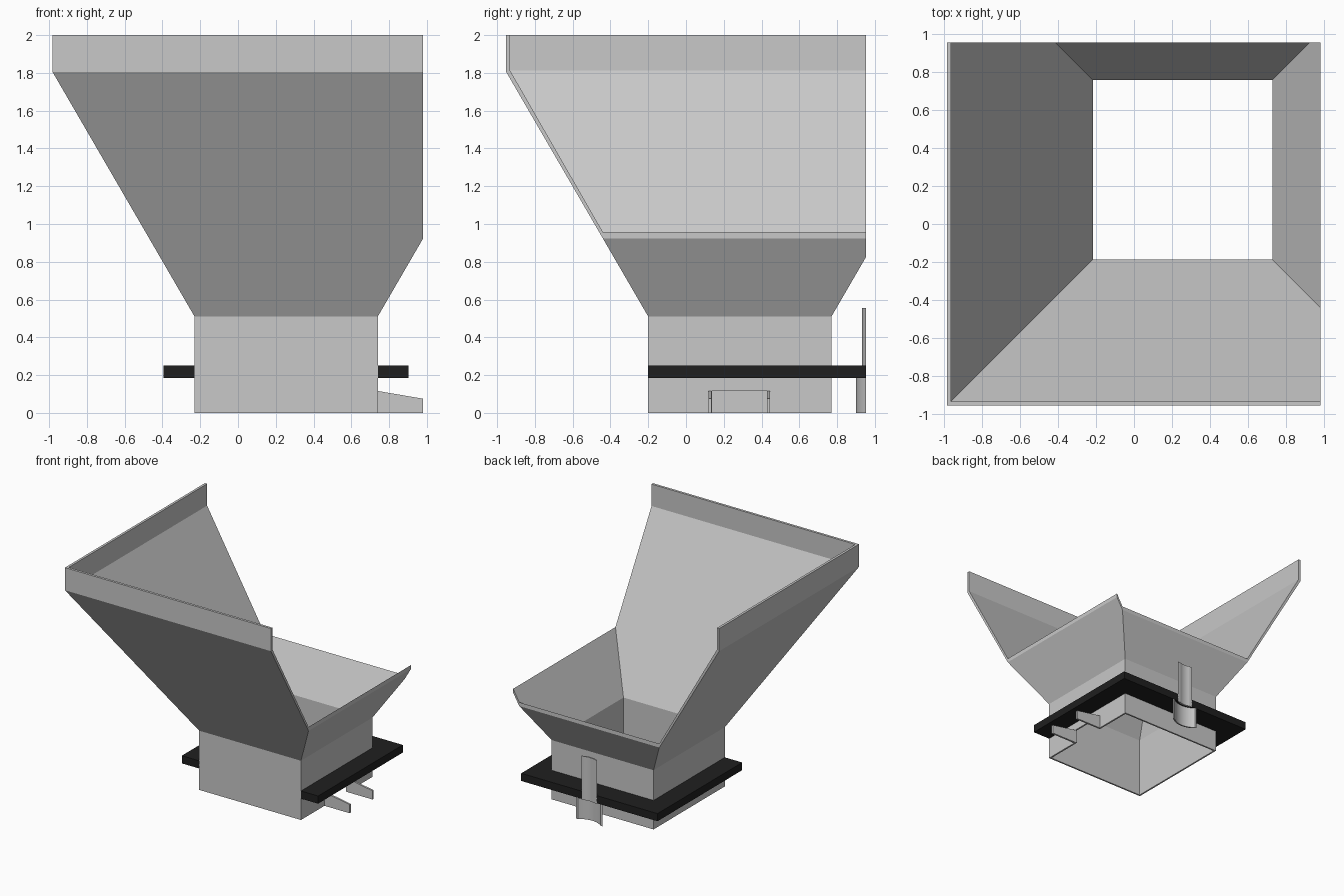
import bpy, bmesh, math

if "Cube" in bpy.data.objects:
    bpy.data.objects.remove(bpy.data.objects["Cube"])

def material(name, value):
    m = bpy.data.materials.new(name)
    m.diffuse_color = (value, value, value, 1)
    m.use_nodes = True
    m.node_tree.nodes["Principled BSDF"].inputs["Base Color"].default_value = m.diffuse_color
    return m

GREY = material("light grey", 0.58)
BLACK = material("near black", 0.014)

def finish(name, bm, mat):
    bmesh.ops.recalc_face_normals(bm, faces=bm.faces)
    me = bpy.data.meshes.new(name)
    bm.to_mesh(me)
    bm.free()
    ob = bpy.data.objects.new(name, me)
    bpy.context.collection.objects.link(ob)
    me.materials.append(mat)
    return ob

def prism(name, pts, lo, hi, mat, axis="z"):
    """Extrude a 2D outline along z (outline xy) or along y (outline xz)."""
    put = (lambda a, b, h: (a, b, h)) if axis == "z" else (lambda a, b, h: (a, h, b))
    bm = bmesh.new()
    f = bm.faces.new([bm.verts.new(put(a, b, lo)) for a, b in pts])
    r = bmesh.ops.extrude_face_region(bm, geom=[f])
    d = put(0, 0, hi - lo)
    bmesh.ops.translate(bm, vec=d, verts=[v for v in r["geom"] if isinstance(v, bmesh.types.BMVert)])
    return finish(name, bm, mat)

def rect(x0, y0, x1, y1):
    return [(x0, y0), (x1, y0), (x1, y1), (x0, y1)]

def boolean(ob, cutter, op):
    cutter.hide_render = True
    m = ob.modifiers.new("cut", "BOOLEAN")
    m.object, m.operation, m.solver = cutter, op, "EXACT"
    bpy.context.view_layer.objects.active = ob
    bpy.ops.object.modifier_apply(modifier=m.name)
    bpy.data.objects.remove(cutter)

CX, CY = 0.255, 0.285       # chute centre
XMAX, YMAX = 0.98, 0.952    # planes that slice the flared hopper

# Hopper: square rings run up the outside and back down the inside
rings = [(0.485, 0), (0.485, 0.51), (1.237, 1.805), (1.237, 2.0),
         (1.216, 2.0), (1.216, 1.812), (0.471, 0.515), (0.471, 0)]
bm = bmesh.new()
loops = [[bm.verts.new((CX + sx * h, CY + sy * h, z))
          for sx, sy in ((-1, -1), (1, -1), (1, 1), (-1, 1))] for h, z in rings]
for i, a in enumerate(loops):
    b = loops[(i + 1) % len(loops)]
    for k in range(4):
        n = (k + 1) % 4
        bm.faces.new((a[k], a[n], b[n], b[k]))
hopper = finish("hopper", bm, GREY)
boolean(hopper, prism("slice_box", rect(-3, -3, XMAX, YMAX), -1, 3, GREY), "INTERSECT")
# Outlet doorway in the right wall
boolean(hopper, prism("door_cutter", rect(0.65, 0.137, 0.8, 0.43), -0.1, 0.117, GREY), "DIFFERENCE")

# Outlet side guides
for name, y in (("outlet_guide_front", 0.12), ("outlet_guide_back", 0.43)):
    prism(name, [(0.728, 0), (XMAX, 0), (XMAX, 0.075), (0.728, 0.118)], y, y + 0.016, GREY, "y")

# Vertical pipe behind the chute, sliced so only a shallow shell is left
PIPE_Y = 1.08
def arc(r, n=16):
    t = math.acos((PIPE_Y - YMAX) / r)
    return [(CX + r * math.sin(a), PIPE_Y - r * math.cos(a))
            for a in (-t + 2 * t * i / n for i in range(n + 1))]

def shell(name, r, thick, lo, hi):
    ob = prism(name, arc(r) + arc(r - thick)[::-1], lo, hi, GREY)
    bpy.context.view_layer.objects.active = ob
    ob.select_set(True)
    bpy.ops.object.shade_smooth_by_angle(angle=math.radians(30))
    ob.select_set(False)

shell("pipe_upper", 0.148, 0.012, 0.18, 0.555)
shell("pipe_lower", 0.18, 0.012, 0.0, 0.184)

# Mounting plate: U shape around the chute, notched for the pipe
x0, x1 = CX - 0.484, CX + 0.484
plate = [(-0.395, -0.2), (x0, -0.2), (x0, CY + 0.484), (x1, CY + 0.484), (x1, -0.2),
         (0.903, -0.2), (0.903, YMAX)] + arc(0.146)[::-1] + [(-0.395, YMAX)]
prism("mounting_plate", plate, 0.184, 0.25, BLACK)
